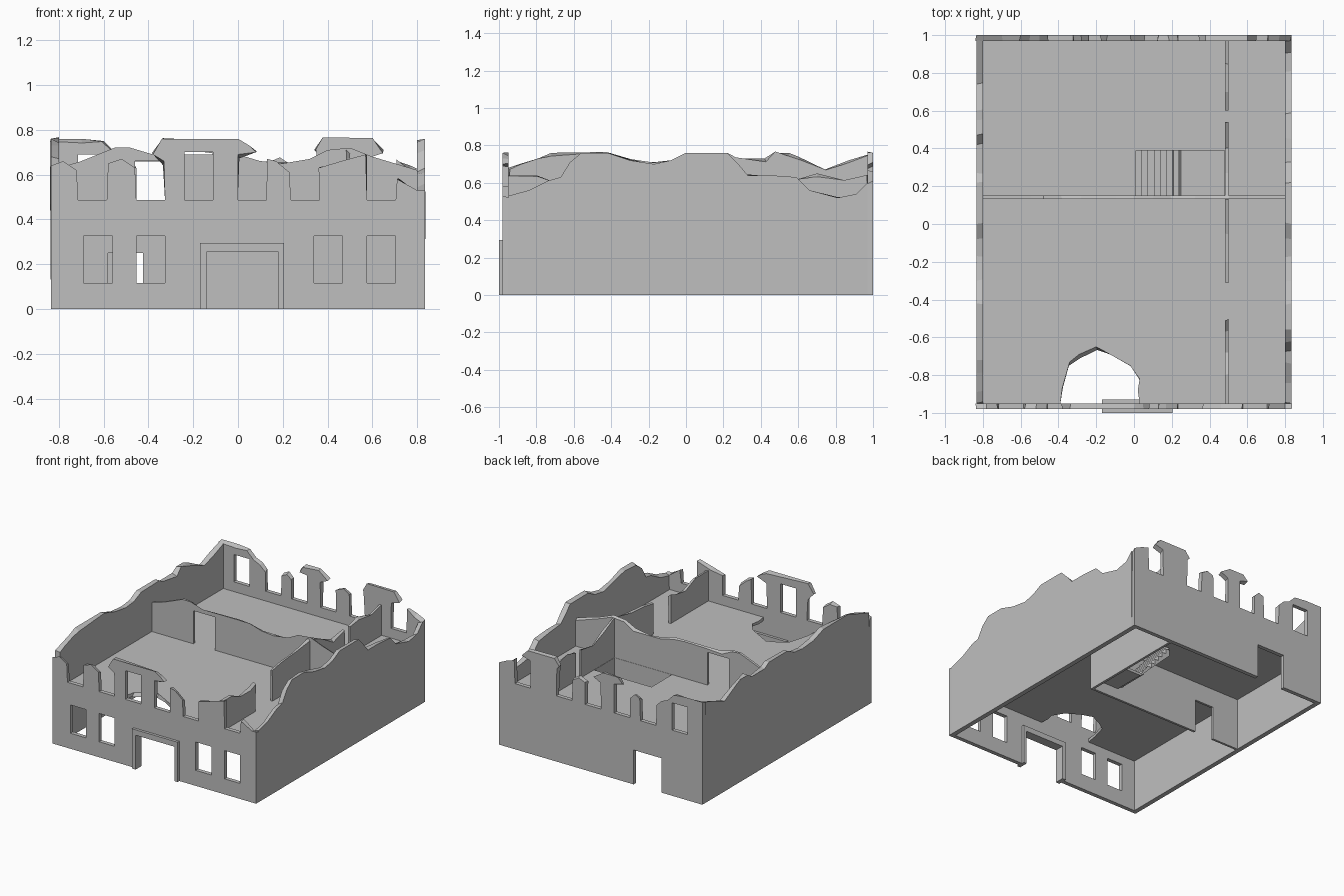
import bpy
import bmesh
import random
from mathutils import Vector
from mathutils.geometry import tessellate_polygon

random.seed(4)

cube = bpy.data.objects.get("Cube")
if cube:
    bpy.data.objects.remove(cube, do_unlink=True)

# One plain stone colour
STONE = (0.52, 0.52, 0.52, 1.0)
stone = bpy.data.materials.new("grey_stone")
stone.use_nodes = True
stone.diffuse_color = STONE
stone.node_tree.nodes["Principled BSDF"].inputs["Base Color"].default_value = STONE

# Main dimensions
SIDE, INNER_SIDE = 0.835, 0.80
FRONT, INNER_FRONT = -0.98, -0.95
BACK, INNER_BACK = 1.0, 0.97
CEILING, FLOOR = 0.39, 0.415
SILL, HEAD, HALF_WINDOW = 0.487, 0.70, 0.064
DOOR_HEAD = 0.255


def place(axis, point, depth):
    """Put a 2D point on the plane at the given depth along an axis."""
    u, v = point
    coords = {"x": (depth, u, v), "y": (u, depth, v), "z": (u, v, depth)}
    return Vector(coords[axis])


def panel(name, axis, near, far, loops, broken=None):
    """Slab from an outline and holes; broken outline points differ on the far side."""
    bm = bmesh.new()
    near_verts, far_verts = [], []
    for number, loop in enumerate(loops):
        start, count = len(near_verts), len(loop)
        for point in loop:
            near_verts.append(bm.verts.new(place(axis, point, near)))
            u, v = point
            if broken and number == 0 and broken(u, v):
                u += random.uniform(-0.008, 0.008)
                v += random.uniform(-0.02, 0.008)
            far_verts.append(bm.verts.new(place(axis, (u, v), far)))
        for i in range(count):
            a, b = start + i, start + (i + 1) % count
            bm.faces.new((near_verts[a], near_verts[b], far_verts[b], far_verts[a]))
    flat = [[Vector((u, v, 0)) for u, v in loop] for loop in loops]
    for triangle in tessellate_polygon(flat):
        for verts in (near_verts, far_verts):
            bm.faces.new([verts[i] for i in triangle])
    bmesh.ops.recalc_face_normals(bm, faces=bm.faces[:])
    mesh = bpy.data.meshes.new(name)
    bm.to_mesh(mesh)
    bm.free()
    mesh.materials.append(stone)
    obj = bpy.data.objects.new(name, mesh)
    bpy.context.collection.objects.link(obj)
    return obj


def rect(left, right, low, high):
    return [(left, low), (right, low), (right, high), (left, high)]


def window(centre, low=SILL, high=HEAD):
    return rect(centre - HALF_WINDOW, centre + HALF_WINDOW, low, high)


def sill(centre):
    """Two sill corners of a window whose head has fallen away."""
    return window(centre)[:2]


def doorway(left, right, high=DOOR_HEAD):
    """Opening in a bottom edge that runs from right to left."""
    return [(right, 0), (right, high), (left, high), (left, 0)]


def ragged(u, v):
    return v > SILL + 0.02


# Front wall with broken upper windows, two pairs of lower windows and a gate
front_top = [
    (-SIDE, .64), (-.78, .66), (-.72, .62), *sill(-.65),
    (-.58, .65), (-.52, .67), (-.46, .63), *sill(-.39),
    (-.33, .66), (-.38, .69), (-.34, .76), (0, .76), (.05, .73), (.08, .7), (0, .69),
    *sill(.063), (.13, .67), (.17, .66), (.23, .61), *sill(.3),
    (.36, .63), (.46, .66), (.57, .69), *sill(.64),
    (.71, .58), (.8, .53), (SIDE, .53)]
front_bottom = [(SIDE, 0), *doorway(-.14, .18), (-SIDE, 0)]
lower_windows = [window(x, .115, .325) for x in (-.625, -.39, .403, .64)]
panel("front_wall", "y", FRONT, INNER_FRONT,
      [front_top + front_bottom, window(-.175)] + lower_windows, ragged)

# Back wall with matching window bays and a door
back_top = [
    (-SIDE, .76), (-.7, .76), (-.6, .75), (-.55, .7), (-.5, .68), (-.46, .64), *sill(-.39),
    (-.32, .65), (-.28, .67), (-.24, .63), *sill(-.175),
    (-.11, .7), (-.18, .72), (-.14, .76), (-.02, .76), (.06, .71), (0, .68), *sill(.063),
    (.13, .65), (.18, .67), (.23, .64), *sill(.3),
    (.36, .69), (.34, .71), (.38, .76), (.6, .76), (.65, .71), (.58, .69), *sill(.64),
    (.71, .66), (.77, .64), (SIDE, .61)]
back_bottom = [(SIDE, 0), *doorway(-.5, -.27), (-SIDE, 0)]
panel("back_wall", "y", BACK, INNER_BACK,
      [back_top + back_bottom, window(-.65, SILL, .69)], ragged)

# Solid side walls with crumbled tops
right_top = [
    (INNER_FRONT, .53), (-.84, .56), (-.74, .61), (-.67, .63), (-.62, .71), (-.56, .76),
    (-.42, .76), (-.3, .72), (-.17, .7), (-.08, .72), (0, .76), (.22, .76), (.28, .7),
    (.33, .64), (.45, .64), (.59, .63), (.66, .56), (.81, .52), (.91, .54), (INNER_BACK, .6)]
left_top = [
    (INNER_FRONT, .68), (-.89, .7), (-.79, .73), (-.72, .76), (-.42, .76), (-.3, .72),
    (-.17, .71), (-.08, .72), (0, .76), (.22, .76), (.27, .73), (.42, .73), (.47, .76),
    (.55, .76), (.6, .74), (.74, .67), (.87, .72), (INNER_BACK, .75)]
side_bottom = [(INNER_BACK, 0), (INNER_FRONT, 0)]
panel("left_side_wall", "x", SIDE, INNER_SIDE, [right_top + side_bottom], ragged)
panel("right_side_wall", "x", -SIDE, -INNER_SIDE, [left_top + side_bottom], ragged)

# Gate frame
panel("gate_frame", "y", -1, -.93,
      [[(-.17, 0), (-.17, .295), (.205, .295), (.205, 0), *doorway(-.14, .18)]])

# Upper floor with a collapsed front edge and a stair opening
floor_outline = [
    (-INNER_SIDE, INNER_FRONT), (-.39, INNER_FRONT), (-.38, -.87), (-.34, -.73),
    (-.29, -.69), (-.2, -.65), (-.11, -.7), (-.02, -.75), (.03, -.82), (.02, -.88),
    (.03, INNER_FRONT), (INNER_SIDE, INNER_FRONT),
    (INNER_SIDE, INNER_BACK), (-INNER_SIDE, INNER_BACK)]
panel("upper_floor", "z", FLOOR, CEILING, [floor_outline, rect(.01, .48, .152, .39)],
      lambda u, v: abs(u) < INNER_SIDE and v > INNER_FRONT)

# Cross partition, lower and upper storeys
CROSS = (.133, .15)
panel("lower_cross_partition", "y", *CROSS,
      [[(-INNER_SIDE, 0), (-INNER_SIDE, CEILING), (.5, CEILING), (.5, 0),
        *doorway(-.58, -.425, .25)]])
cross_top = [
    (-INNER_SIDE, .63), (-.7, .66), (-.55, .72), (-.48, .72), (-.38, .69), (-.28, .69),
    (-.1, .69), (0, .69), (.1, .66), (.2, .65), (.32, .67), (.4, .71), (.5, .72),
    (.6, .68), (INNER_SIDE, .62)]
cross_bottom = [(INNER_SIDE, FLOOR), (-.28, FLOOR), (-.28, .66), (-.46, .66),
                (-.46, FLOOR), (-INNER_SIDE, FLOOR)]
panel("upper_cross_partition", "y", *CROSS, [cross_top + cross_bottom],
      lambda u, v: v > .665 or u > 0 and ragged(u, v))

# Long partition, a lower length and four upper stubs
LONG = (.482, .5)
panel("lower_long_partition", "x", *LONG, [rect(CROSS[1], INNER_BACK, 0, CEILING)])
stubs = {
    "front": [(INNER_FRONT, .64), (-.8, .64), (-.68, .59), (-.57, .61), (-.51, .63)],
    "middle": [(-.31, .64), (-.2, .66), (-.05, .67), (CROSS[0], .71)],
    "rear": [(CROSS[1], .71), (.27, .65), (.4, .6), (.54, .62)],
    "back": [(.6, .62), (.7, .65), (.85, .61), (INNER_BACK, .64)]}
for place_name, top in stubs.items():
    foot = [(top[-1][0], FLOOR), (top[0][0], FLOOR)]
    panel("upper_long_partition_" + place_name, "x", *LONG, [top + foot], ragged)

# Stair flight down to a landing
STEPS, LANDING = 8, .1
run, rise = .26 / STEPS, (FLOOR - LANDING) / STEPS
steps = []
for i in range(STEPS):
    height = FLOOR - rise * (i + 1)
    steps += [(.01 + run * i, height), (.01 + run * (i + 1), height)]
soffit = [(.27, LANDING - .02), (.01, CEILING - rise - .02)]
panel("stair_flight", "y", CROSS[1], .39, [steps + soffit])
panel("stair_landing", "z", LANDING, LANDING - .02, [rect(.27, LONG[0], CROSS[1], .39)])
